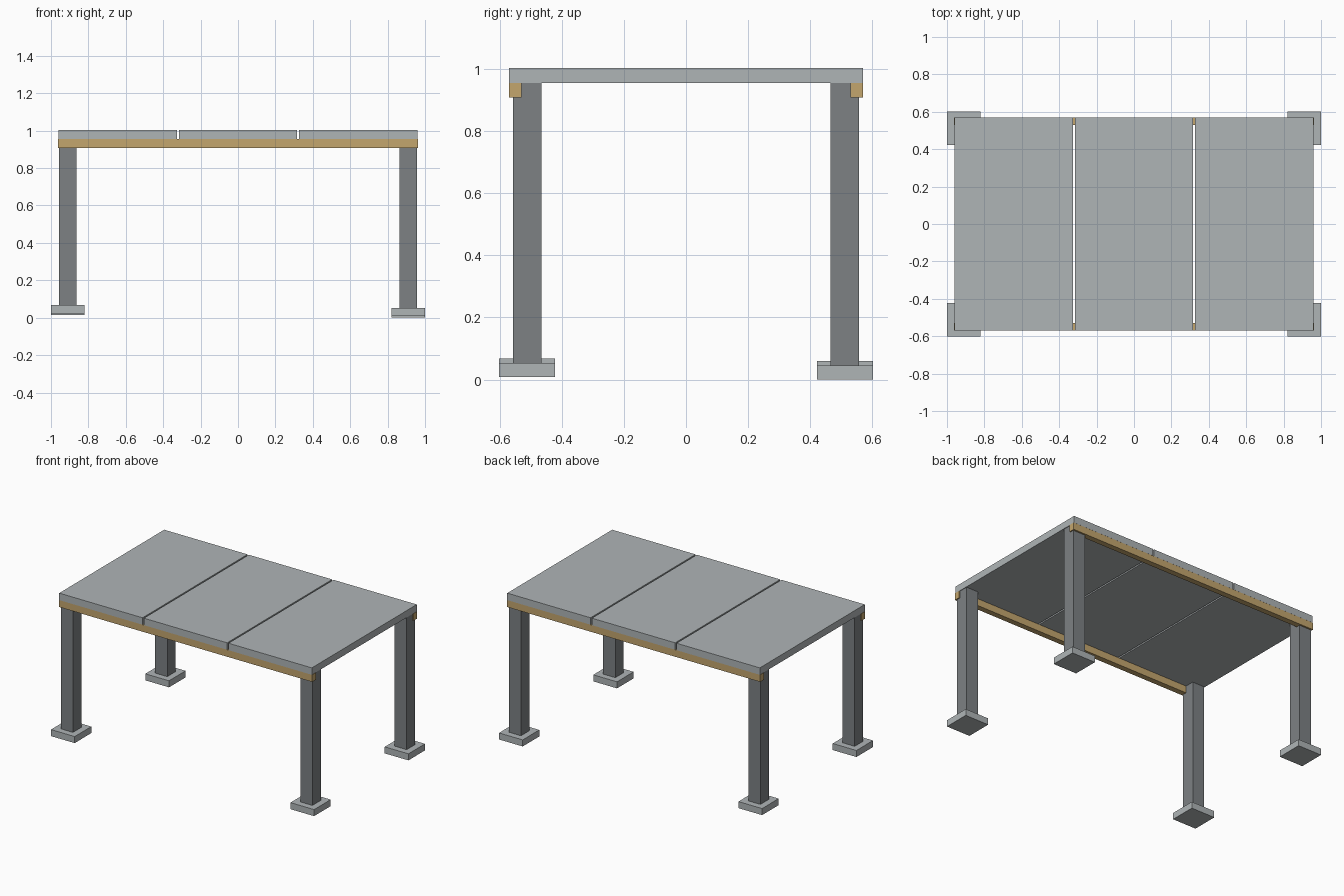
import bpy

cube = bpy.data.objects.get("Cube")
if cube:
    bpy.data.objects.remove(cube, do_unlink=True)


def make_material(name, rgb):
    mat = bpy.data.materials.new(name)
    mat.use_nodes = True
    mat.diffuse_color = (*rgb, 1)
    mat.node_tree.nodes["Principled BSDF"].inputs["Base Color"].default_value = (*rgb, 1)
    return mat


concrete = make_material("light concrete grey", (0.43, 0.46, 0.47))
steel = make_material("dark steel grey", (0.205, 0.22, 0.23))
timber = make_material("tan timber", (0.55, 0.38, 0.155))


def box(name, x, y, z, mat):
    """Box spanning the (low, high) pair on each axis."""
    spans = (x, y, z)
    bpy.ops.mesh.primitive_cube_add(size=1, location=[sum(s) / 2 for s in spans])
    obj = bpy.context.object
    obj.name = obj.data.name = name
    obj.scale = [s[1] - s[0] for s in spans]
    bpy.ops.object.transform_apply(location=False, rotation=False, scale=True)
    obj.data.materials.append(mat)
    return obj


def around(centre, half):
    return (centre - half, centre + half)


DECK_BOTTOM, DECK_TOP = 0.956, 1.004
FOOT_HEIGHT = 0.045

# Three deck slabs with narrow open joints
slab_half, joint = 0.3167, 0.01
for i, side in enumerate(("right", "middle", "left")):
    centre = (i - 1) * (2 * slab_half + joint)
    box(f"deck_slab_{side}", around(centre, slab_half), (-0.57, 0.57),
        (DECK_BOTTOM, DECK_TOP), concrete)

# Timber beams under the front and back edges
for y, end in ((-0.55, "front"), (0.55, "back")):
    box(f"{end}_beam", (-0.963, 0.963), around(y, 0.0195), (0.908, DECK_BOTTOM), timber)

# Columns on footings, each footing at its own ground level
for sx, side in ((-1, "right"), (1, "left")):
    for sy, end in ((-1, "front"), (1, "back")):
        x, y = sx * 0.91, sy * 0.512
        base = 0.0115 - sx * 0.0075 - sy * 0.004
        top = base + FOOT_HEIGHT
        box(f"{end}_{side}_footing", around(x, 0.09), around(y, 0.09), (base, top), concrete)
        box(f"{end}_{side}_column", around(x, 0.046), around(y, 0.046),
            (top, DECK_BOTTOM), steel)
